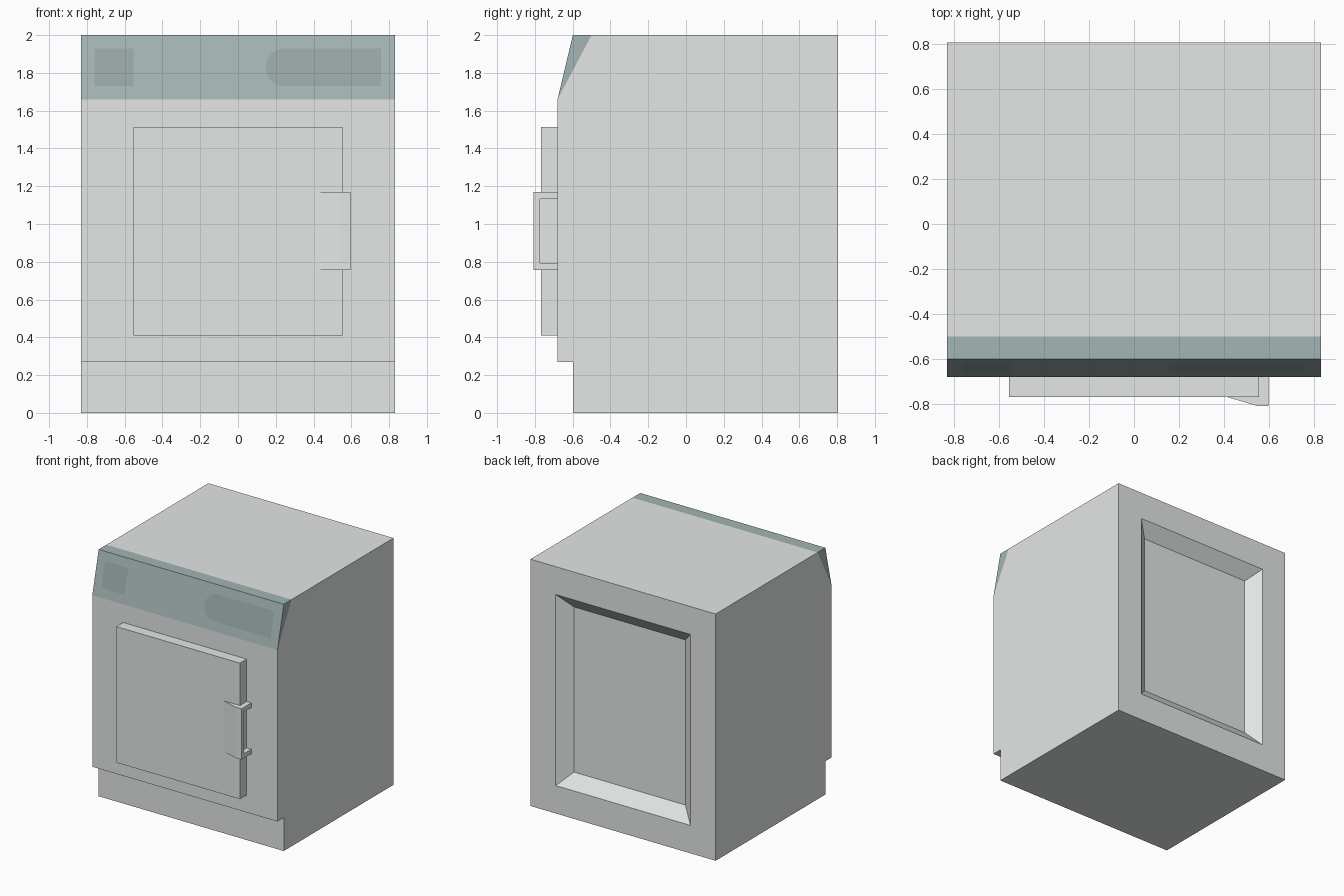
import bpy, bmesh, math

if "Cube" in bpy.data.objects:
    bpy.data.objects.remove(bpy.data.objects["Cube"])


def material(name, colour):
    m = bpy.data.materials.new(name)
    m.diffuse_color = (*colour, 1)
    m.use_nodes = True
    m.node_tree.nodes["Principled BSDF"].inputs["Base Color"].default_value = m.diffuse_color
    return m


body_mat = material("pale_enamel", (0.77, 0.80, 0.785))
panel_mat = material("panel_tint", (0.37, 0.46, 0.46))
decal_mat = material("control_tint", (0.315, 0.385, 0.38))


def add_object(name, bm, *mats):
    bmesh.ops.recalc_face_normals(bm, faces=bm.faces)
    mesh = bpy.data.meshes.new(name)
    bm.to_mesh(mesh)
    bm.free()
    for m in mats:
        mesh.materials.append(m)
    bpy.context.collection.objects.link(bpy.data.objects.new(name, mesh))


def prism(outline, direction):
    """Extrude a closed 3D outline along a vector into a closed bmesh."""
    bm = bmesh.new()
    face = bm.faces.new([bm.verts.new(p) for p in outline])
    ext = bmesh.ops.extrude_face_region(bm, geom=[face], use_keep_orig=True)
    moved = [g for g in ext["geom"] if isinstance(g, bmesh.types.BMVert)]
    bmesh.ops.translate(bm, verts=moved, vec=direction)
    bmesh.ops.recalc_face_normals(bm, faces=bm.faces)
    return bm


W = 0.83                      # half width
FRONT, SETBACK, BACK = -0.68, -0.599, 0.806
PANEL_Z, PANEL_BACK = 1.66, -0.50

# Cabinet with toe kick
profile = [(SETBACK, 0), (BACK, 0), (BACK, 2), (PANEL_BACK, 2),
           (FRONT, PANEL_Z), (FRONT, 0.27), (SETBACK, 0.27)]
bm = prism([(-W, y, z) for y, z in profile], (2 * W, 0, 0))

# Bevelled recess in the back
bm.normal_update()
back = [f for f in bm.faces if f.normal.y > 0.99]
for margin in (0.226, 0.105):
    bmesh.ops.inset_region(bm, faces=back, thickness=margin, depth=0, use_even_offset=True)
bmesh.ops.translate(bm, verts=list(back[0].verts), vec=(0, -0.085, 0))
add_object("cabinet", bm, body_mat)

# Control panel wedge, with the control areas cut flush into its sloped face
slope = (SETBACK - FRONT) / (2 - PANEL_Z)
Z0, Z1 = 1.73, 1.93
R = (Z1 - Z0) / 2
dial = [(-0.76, Z0), (-0.553, Z0), (-0.553, Z1), (-0.76, Z1)]
display = [(0.248 - R * math.sin(a), Z0 + R + R * math.cos(a))
           for a in (math.pi * i / 16 for i in range(17))] + [(0.757, Z0), (0.757, Z1)]
bm = bmesh.new()
edges = []


def slope_loop(xz):
    vs = [bm.verts.new((x, FRONT + (z - PANEL_Z) * slope, z)) for x, z in xz]
    edges.extend(bm.edges.new((a, b)) for a, b in zip(vs, vs[1:] + vs[:1]))
    return vs


bl, br, tr, tl = slope_loop([(-W, PANEL_Z), (W, PANEL_Z), (W, 2), (-W, 2)])
areas = [slope_loop(dial), slope_loop(display)]
bmesh.ops.triangle_fill(bm, use_beauty=True, use_dissolve=False, edges=edges, normal=(0, -1, slope))
for vs in areas:
    if not bm.faces.get(vs):
        bm.faces.new(vs).material_index = 1
rl, rr = (bm.verts.new((x, PANEL_BACK, 2)) for x in (-W, W))
for vs in ((tl, tr, rr, rl), (bl, br, rr, rl), (bl, tl, rl), (br, tr, rr)):
    bm.faces.new(vs)
add_object("control_panel", bm, panel_mat, decal_mat)

# Door slab
D = 0.554
DOOR_Y = -0.767
add_object("door", prism([(x, FRONT, z) for x, z in
                          ((-D, 0.411), (D, 0.411), (D, 1.513), (-D, 1.513))],
                         (0, DOOR_Y - FRONT, 0)), body_mat)

# Handle: ramped front plate between two tabs that reach back to the cabinet
HX = 0.596
ramp = [(0.41, DOOR_Y), (0.546, -0.807), (HX, -0.807)]
plate = ramp + [(HX, -0.772), (D, -0.772), (D, DOOR_Y)]
tab = ramp + [(HX, FRONT), (D, FRONT), (D, DOOR_Y)]
for name, xy, z0, z1 in (("handle_plate", plate, 0.793, 1.132),
                         ("handle_lower_tab", tab, 0.757, 0.793),
                         ("handle_upper_tab", tab, 1.132, 1.169)):
    add_object(name, prism([(x, y, z0) for x, y in xy], (0, 0, z1 - z0)), body_mat)
